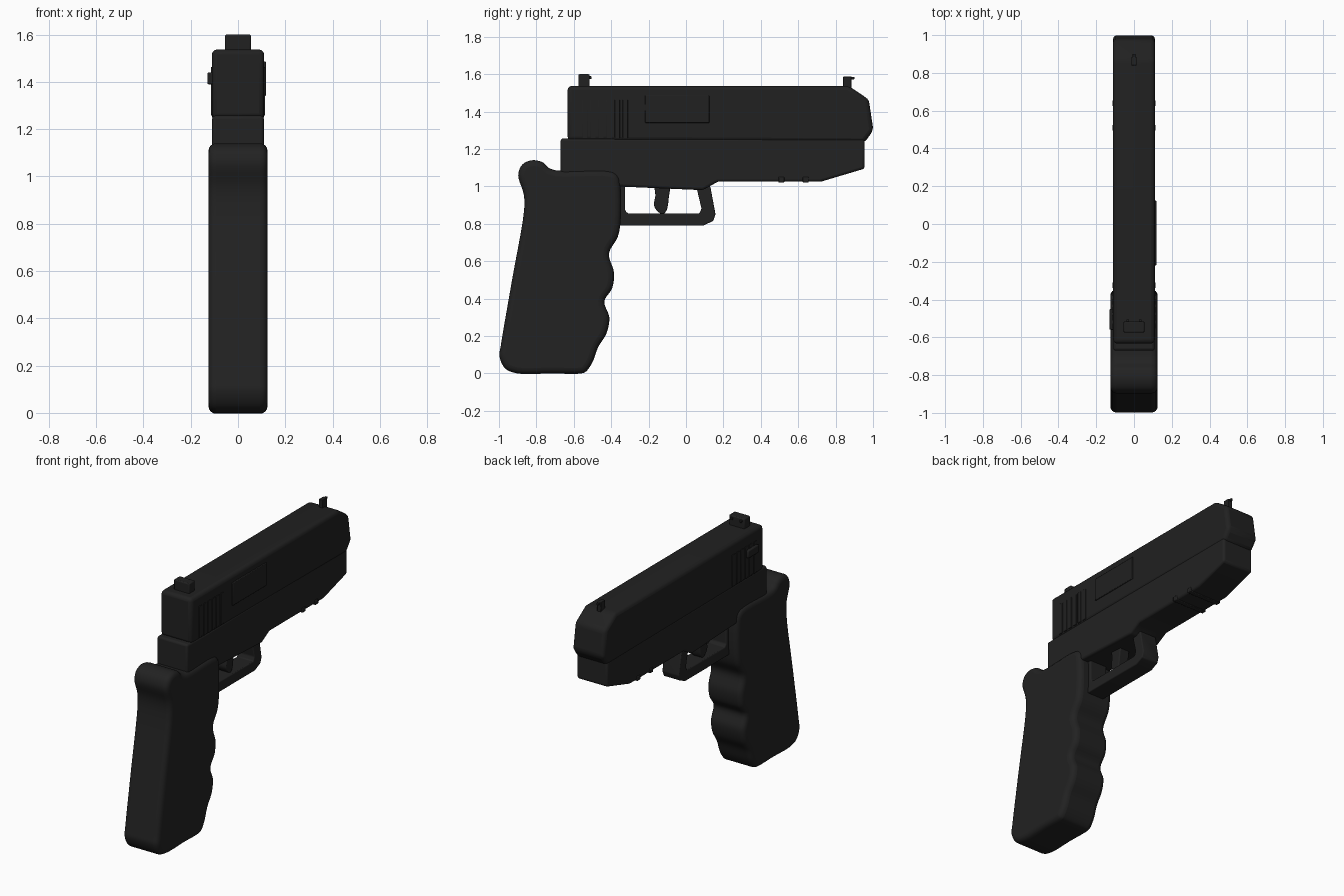
import bpy, bmesh
from mathutils import Vector

if "Cube" in bpy.data.objects:
    bpy.data.objects.remove(bpy.data.objects["Cube"])


def material(name, v):
    m = bpy.data.materials.new(name)
    m.diffuse_color = (v, v, v, 1)
    m.use_nodes = True
    m.node_tree.nodes["Principled BSDF"].inputs["Base Color"].default_value = m.diffuse_color
    return m


STEEL = material("black steel", 0.015)
POLYMER = material("black polymer", 0.016)


def smooth_loop(pts, n=5):
    """Closed centripetal spline through the points."""
    P = [Vector(p) for p in pts]
    out = []
    for i in range(len(P)):
        p = [P[(i + k - 1) % len(P)] for k in range(4)]
        t = [0.0]
        for a, b in zip(p, p[1:]):
            t.append(t[-1] + (b - a).length ** 0.5)
        for k in range(n):
            u = t[1] + (t[2] - t[1]) * k / n
            mix = lambda a, b, i0, i1: a.lerp(b, (u - t[i0]) / (t[i1] - t[i0]))
            a1, a2, a3 = (mix(p[j], p[j + 1], j, j + 1) for j in range(3))
            out.append(mix(mix(a1, a2, 0, 2), mix(a2, a3, 1, 3), 1, 2))
    return out


def prism(name, pts, x0, x1, bevel, mat, segments=3):
    """Side profile in (y, z), extruded from x0 to x1 with rounded edges."""
    bm = bmesh.new()
    face = bm.faces.new([bm.verts.new((x0, p[0], p[1])) for p in pts])
    ext = bmesh.ops.extrude_face_region(bm, geom=[face])["geom"]
    moved = [v for v in ext if isinstance(v, bmesh.types.BMVert)]
    bmesh.ops.translate(bm, verts=moved, vec=(x1 - x0, 0, 0))
    bmesh.ops.recalc_face_normals(bm, faces=bm.faces[:])
    me = bpy.data.meshes.new(name)
    bm.to_mesh(me)
    bm.free()
    me.materials.append(mat)
    ob = bpy.data.objects.new(name, me)
    bpy.context.collection.objects.link(ob)
    if bevel:
        mod = ob.modifiers.new("round", 'BEVEL')
        mod.width = bevel
        mod.segments = segments
        mod.limit_method = 'ANGLE'
        mod.angle_limit = 0.52
        mod.use_clamp_overlap = False
    bpy.ops.object.select_all(action='DESELECT')
    ob.select_set(True)
    bpy.context.view_layer.objects.active = ob
    bpy.ops.object.shade_smooth_by_angle(angle=0.6)
    return ob


def box(name, x0, x1, y0, y1, z0, z1, bevel, mat):
    return prism(name, [(y0, z0), (y1, z0), (y1, z1), (y0, z1)], x0, x1, bevel, mat, 2)


# Slide with the sloped muzzle end
prism("slide", [(-0.633, 1.245), (0.955, 1.235), (1.002, 1.30), (0.977, 1.465),
                (0.87, 1.537), (-0.633, 1.537)], -0.111, 0.111, 0.022, STEEL)

# Lower frame
prism("frame", [(-0.67, 1.257), (0.955, 1.257), (0.955, 1.095), (0.72, 1.025),
                (0.17, 1.025), (0.09, 0.98), (-0.37, 1.0), (-0.42, 1.05),
                (-0.67, 1.05)], -0.109, 0.109, 0.013, POLYMER)

# Grip with finger grooves
grip = [(-0.90, 0.0), (-0.72, 0.0), (-0.56, 0.0), (-0.535, 0.01), (-0.50, 0.06),
        (-0.47, 0.14), (-0.425, 0.215), (-0.41, 0.30), (-0.437, 0.385),
        (-0.395, 0.455), (-0.385, 0.54), (-0.412, 0.64), (-0.365, 0.73),
        (-0.35, 0.81), (-0.35, 1.0), (-0.362, 1.055), (-0.40, 1.082),
        (-0.69, 1.085), (-0.735, 1.10), (-0.765, 1.128), (-0.82, 1.14),
        (-0.875, 1.117), (-0.897, 1.06), (-0.868, 0.96), (-0.865, 0.88),
        (-0.93, 0.50), (-0.99, 0.15), (-0.997, 0.09), (-0.965, 0.025)]
prism("grip", smooth_loop(grip), -0.125, 0.125, 0.032, POLYMER, 4)

# Trigger guard and trigger
prism("trigger_guard", [(-0.37, 0.79), (0.09, 0.79), (0.145, 0.815), (0.158, 0.85),
                        (0.13, 1.0), (0.055, 1.0), (0.083, 0.88), (0.072, 0.855),
                        (-0.31, 0.855), (-0.325, 0.87), (-0.325, 1.01), (-0.37, 1.01)],
      -0.06, 0.06, 0.006, POLYMER)
prism("trigger", smooth_loop([(-0.165, 1.02), (-0.09, 1.02), (-0.092, 0.94), (-0.105, 0.87),
                              (-0.125, 0.852), (-0.155, 0.87), (-0.171, 0.90),
                              (-0.164, 0.95)]), -0.035, 0.035, 0.006, STEEL)

# Sights with raised aiming dots
box("rear_sight", -0.055, 0.055, -0.575, -0.515, 1.52, 1.60, 0.006, STEEL)
for x in (-0.033, 0.033):
    box("rear_sight_dot", x - 0.007, x + 0.007, -0.52, -0.505, 1.575, 1.589, 0.002, STEEL)
box("front_sight", -0.014, 0.014, 0.84, 0.885, 1.52, 1.587, 0.003, STEEL)
box("front_sight_dot", -0.007, 0.007, 0.88, 0.90, 1.572, 1.586, 0.002, STEEL)

# Ejection port plate (right) and safety lever (left)
box("ejection_port", 0.10, 0.118, -0.22, 0.125, 1.34, 1.487, 0.004, STEEL)
box("safety_lever", -0.13, -0.10, -0.56, -0.45, 1.39, 1.44, 0.006, STEEL)

# Slide serrations on both sides
for side in (-1, 1):
    for i in range(6):
        y = -0.54 + i * 0.043
        a, b = sorted((side * 0.10, side * 0.1145))
        box("serration", a, b, y - 0.014, y + 0.014, 1.258, 1.463, 0.002, STEEL)

# Accessory rail bars under the frame
for y in (0.51, 0.64):
    box("rail_bar", -0.114, 0.114, y - 0.016, y + 0.016, 1.02, 1.05, 0.004, POLYMER)
